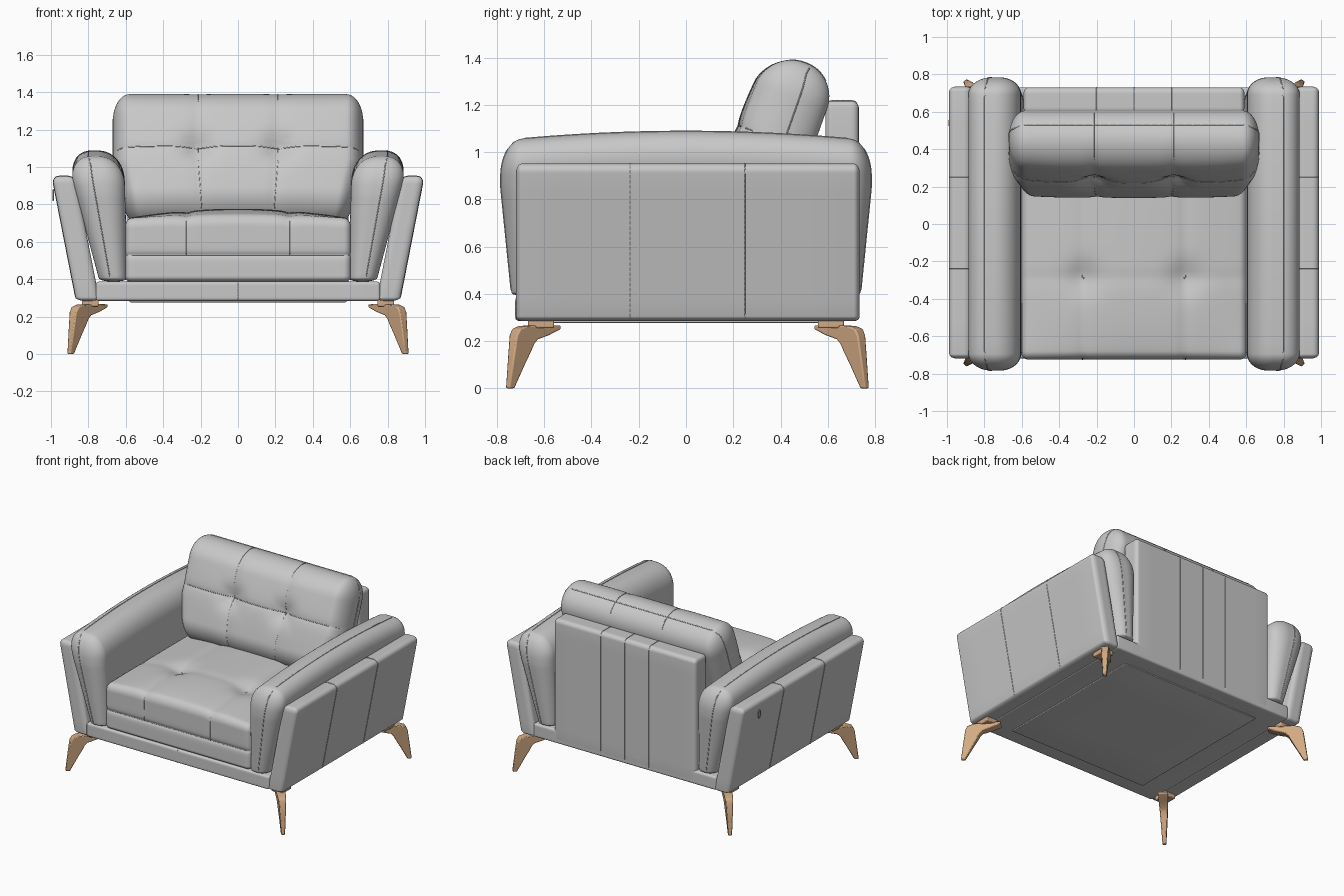
import bpy, bmesh, math
from mathutils import Vector, Matrix

if "Cube" in bpy.data.objects:
    bpy.data.objects.remove(bpy.data.objects["Cube"])


def material(name, rgb):
    m = bpy.data.materials.new(name)
    m.diffuse_color = (*rgb, 1)
    m.use_nodes = True
    m.node_tree.nodes["Principled BSDF"].inputs["Base Color"].default_value = m.diffuse_color
    return m


FABRIC = material("grey upholstery", (0.58, 0.58, 0.58))
WOOD = material("tan wood", (0.64, 0.40, 0.23))


def link(name, data, mat):
    ob = bpy.data.objects.new(name, data)
    bpy.context.collection.objects.link(ob)
    data.materials.append(mat)
    return ob


# Rounded box surface: r = x, y, top radius and optional bottom radius
def project(p, h, r):
    rr = Vector((r[0], r[1], r[3] if len(r) > 3 and p.z < 0 else r[2]))
    c = Vector([max(-(h[i] - rr[i]), min(h[i] - rr[i], p[i])) for i in range(3)])
    d = Vector([(p[i] - c[i]) / rr[i] for i in range(3)])
    if d.length > 0:
        d.normalize()
    return Vector([c[i] + d[i] * rr[i] for i in range(3)])


# Upholstered block: a rounded box bent into place by shape(), with thin seam piping
def block(name, h, r, shape, n=32, k=5, seams=()):
    bm = bmesh.new()
    bmesh.ops.create_cube(bm, size=2)
    bmesh.ops.subdivide_edges(bm, edges=bm.edges[:], cuts=n - 1, use_grid_fill=True)

    def spread(t, hh, lo, hi):
        i = round((t + 1) / 2 * n)
        if i < k:
            return -hh + lo * i / k
        if i > n - k:
            return hh - hi * (n - i) / k
        return -hh + lo + (2 * hh - lo - hi) * (i - k) / (n - 2 * k)

    for v in bm.verts:
        p = Vector([spread(v.co[i], h[i], r[3] if i == 2 and len(r) > 3 else r[i], r[i])
                    for i in range(3)])
        v.co = shape(project(p, h, r))
    bmesh.ops.recalc_face_normals(bm, faces=bm.faces[:])
    me = bpy.data.meshes.new(name)
    bm.to_mesh(me)
    bm.free()
    me.shade_smooth()
    link(name, me, FABRIC)
    if seams:
        paths = []
        for path in seams:
            pts = []
            for a, b in zip(path, path[1:]):
                a, b = Vector(a), Vector(b)
                pts += [shape(project(a.lerp(b, i / 30), h, r)) for i in range(31)]
            paths.append(pts)
        piping(name + "_seams", paths, 0.003)


def piping(name, paths, radius):
    cu = bpy.data.curves.new(name, 'CURVE')
    cu.dimensions = '3D'
    cu.bevel_depth = radius
    cu.bevel_resolution = 1
    for pts in paths:
        sp = cu.splines.new('POLY')
        sp.points.add(len(pts) - 1)
        for q, p in zip(sp.points, pts):
            q.co = (*p, 1)
    link(name, cu, FABRIC)


def move(x, y, z):
    return lambda p: p + Vector((x, y, z))


def valley(d, width):
    return math.exp(-abs(d) / width)


# Base rail and underside
block("base_rail", (0.76, 0.725, 0.051), (0.015, 0.015, 0.015), move(0, 0.005, 0.336), 14, 3,
      [[(0, -0.725, -0.05), (0, -0.725, 0.05)]])
block("underside_panel", (0.58, 0.6, 0.01), (0.005, 0.005, 0.005), move(0, 0, 0.287), 8, 2)

# Back panel
block("back_panel", (0.59, 0.07, 0.466), (0.025, 0.03, 0.03), move(0, 0.66, 0.751), 18, 4,
      [[(x, 0.07, -0.45), (x, 0.07, 0.466), (x, -0.07, 0.466)] for x in (-0.2, 0, 0.2)])


# Seat cushion with two tufts and a front seam
SEAT = (0.605, 0.66, 0.17)


def seat_shape(p):
    x, y, z = p
    top = max(0, z / SEAT[2])
    front = max(0, -y / SEAT[1]) ** 8
    cross = valley(abs(x) - 0.275, 0.025)
    line = valley(y + 0.225, 0.025)
    tuft = math.exp(-((abs(x) - 0.275) ** 2 + (y + 0.225) ** 2) / 0.008)
    puff = 0.052 * (1 - (x / 0.605) ** 2) * (1 - 0.7 * (y / 0.66) ** 4)
    dz = top * (puff - 0.012 * cross - 0.008 * line - 0.03 * tuft)
    dy = front * (0.012 * valley(z + 0.025, 0.012) + 0.004 * cross * top)
    return Vector((x, y - 0.065 + dy, z + 0.555 + dz))


block("seat_cushion", SEAT, (0.04, 0.045, 0.05, 0.03), seat_shape, 56, 5,
      [[(x, -0.66, -0.025), (x, -0.66, 0.17), (x, 0.4, 0.17)] for x in (-0.275, 0.275)]
      + [[(-0.605, -0.225, 0.17), (0.605, -0.225, 0.17)],
         [(-0.605, -0.66, -0.025), (0.605, -0.66, -0.025)]])


# Back cushion, leaning backwards, with two tufts
BACK = (0.67, 0.155, 0.365)
LEAN = Matrix.Rotation(math.radians(-19.5), 3, 'X')


def back_shape(p):
    x, y, z = p
    front = max(0, -y / BACK[1])
    cross = valley(abs(x) - 0.215, 0.03)
    line = valley(z - 0.02, 0.025)
    dx, dz = abs(x) - 0.215, z - 0.02
    tuft = math.exp(-(dx * dx + dz * dz) / 0.007)
    crease = 0.012 * math.exp(-abs(abs(dx) - abs(dz)) / 0.012 - math.hypot(dx, dz) / 0.06)
    puff = 0.03 * (1 - (x / 0.67) ** 4) * (1 - (z / 0.365) ** 2)
    y -= front * (puff - 0.010 * cross - 0.008 * line - 0.035 * tuft - crease)
    x *= 1 - 0.11 * max(0, min(1, (-z - 0.05) / 0.3))
    return LEAN @ Vector((x, y, z)) + Vector((0, 0.38, 1.035))


block("back_cushion", BACK, (0.09, 0.15, 0.15), back_shape, 60, 8,
      [[(x, -0.155, -0.365), (x, -0.155, 0.365), (x, 0.155, 0.365)] for x in (-0.215, 0.215)]
      + [[(-0.67, -0.155, 0.02), (0.67, -0.155, 0.02)],
         [(-0.67, 0.03, -0.3), (-0.67, 0.03, 0.365), (0.67, 0.03, 0.365), (0.67, 0.03, -0.3)]])


# Arm cushions and leaning side panels
for side, sx in (("left", -1), ("right", 1)):
    def arm_shape(p, sx=sx):
        t = (p.z + 0.35) / 0.7
        x = 0.665 + 0.1 * t + p.x * (0.075 + 0.08 * t) / 0.14
        y = p.y * (0.945 + 0.06 * min(1, t / 0.7))
        return Vector((sx * x, y, p.z + 0.738 - 0.04 * t * (p.y / 0.78) ** 2))

    block(side + "_arm_cushion", (0.14, 0.78, 0.35), (0.12, 0.09, 0.16, 0.02), arm_shape, 40, 7,
          [[(0.03, -0.78, -0.34), (0.03, -0.78, 0.35), (0.03, 0.78, 0.35), (0.03, 0.78, -0.34)]])

    def panel_shape(p, sx=sx):
        lean = 0.13 * (p.z + 0.333) / 0.666
        return Vector((sx * (0.8025 + p.x + lean), p.y + 0.008, p.z + 0.618))

    block(side + "_side_panel", (0.0625, 0.727, 0.333), (0.04, 0.025, 0.04, 0.02),
          panel_shape, 18, 5,
          [[(0.0625, y, -0.32), (0.0625, y, 0.333), (-0.0625, y, 0.333)] for y in (-0.245, 0.24)])

# Small loop tag on the left side panel
piping("loop_tag", [[(-0.988, 0.54 + 0.015 * math.sin(a), 0.85 + 0.03 * math.cos(a))
                     for a in [i * math.tau / 16 for i in range(17)]]], 0.003)

# Wooden legs: stations of outer (s, z), inner (s, z) and half width along the diagonal
STATIONS = [(0.0, 0.266, 0.0, 0.250, 0.034), (0.08, 0.268, 0.06, 0.226, 0.032),
            (0.19, 0.264, 0.125, 0.207, 0.029), (0.228, 0.252, 0.144, 0.188, 0.027),
            (0.244, 0.225, 0.158, 0.160, 0.025), (0.258, 0.130, 0.192, 0.100, 0.020),
            (0.276, 0.0, 0.246, 0.0, 0.013)]
for fb, sy in (("front", -1), ("rear", 1)):
    for side, sx in (("left", -1), ("right", 1)):
        bm = bmesh.new()
        rings = []
        for so, zo, si, zi, w in STATIONS:
            ring = []
            for s, z, o in ((so, zo, w), (so, zo, -w), (si, zi, -w), (si, zi, w)):
                x, y = 0.72 + 0.67 * s - 0.74 * o, 0.557 + 0.74 * s + 0.67 * o
                ring.append(bm.verts.new((sx * x, sy * y + 0.006, z)))
            rings.append(ring)
        for a, b in zip(rings, rings[1:]):
            for i in range(4):
                j = (i + 1) % 4
                bm.faces.new((a[i], a[j], b[j], b[i]))
        bm.faces.new(rings[0])
        bm.faces.new(rings[-1])
        # mounting pad
        pad = Matrix.Translation((sx * 0.79, sy * 0.613, 0.272)) @ Matrix.Diagonal((0.09, 0.11, 0.034, 1))
        bmesh.ops.create_cube(bm, size=1, matrix=pad)
        bmesh.ops.recalc_face_normals(bm, faces=bm.faces[:])
        me = bpy.data.meshes.new(fb + "_" + side + "_leg")
        bm.to_mesh(me)
        bm.free()
        leg = link(me.name, me, WOOD)
        bev = leg.modifiers.new("soft edges", 'BEVEL')
        bev.width = 0.006
        bev.segments = 2
        bpy.ops.object.select_all(action='DESELECT')
        leg.select_set(True)
        bpy.context.view_layer.objects.active = leg
        bpy.ops.object.shade_smooth_by_angle(angle=math.radians(40))
